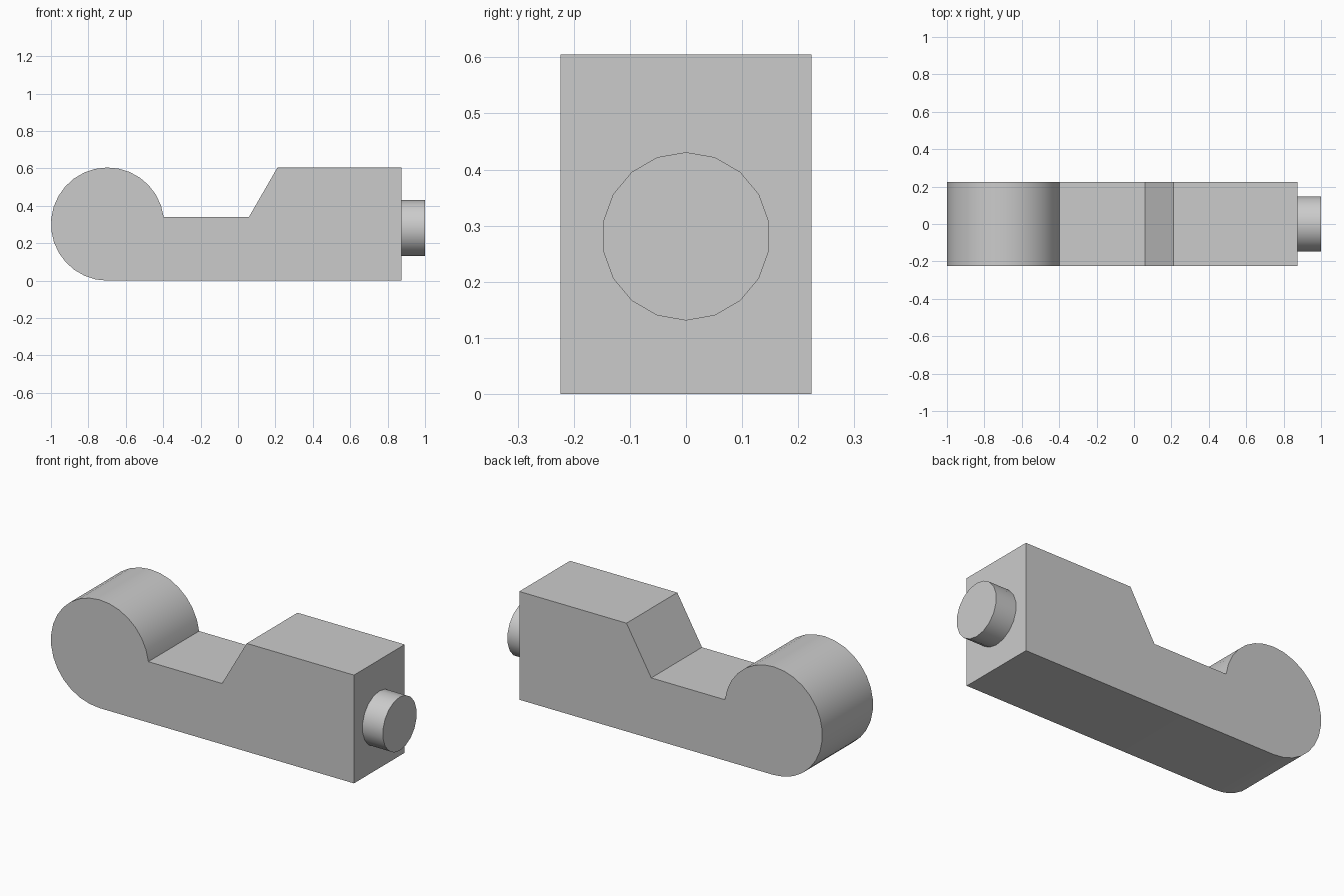
import bpy, bmesh, math
from mathutils import Matrix

cube = bpy.data.objects.get("Cube")
if cube:
    bpy.data.objects.remove(cube, do_unlink=True)

grey = bpy.data.materials.new("plain grey")
grey.use_nodes = True
colour = (0.6, 0.6, 0.6, 1)
grey.diffuse_color = colour
grey.node_tree.nodes["Principled BSDF"].inputs["Base Color"].default_value = colour


def finish(bm, name):
    """Turn a bmesh into a shaded, coloured object."""
    bmesh.ops.recalc_face_normals(bm, faces=bm.faces)
    mesh = bpy.data.meshes.new(name)
    bm.to_mesh(mesh)
    bm.free()
    mesh.materials.append(grey)
    obj = bpy.data.objects.new(name, mesh)
    bpy.context.collection.objects.link(obj)
    bpy.ops.object.select_all(action="DESELECT")
    obj.select_set(True)
    bpy.context.view_layer.objects.active = obj
    bpy.ops.object.shade_smooth_by_angle(angle=math.radians(30))
    return obj


# Body: round end, low saddle, sloped step and square block
RADIUS, HALF_DEPTH, SADDLE, STEPS = 0.3025, 0.224, 0.34, 22
centre_x = RADIUS - 1
start = math.asin((SADDLE - RADIUS) / RADIUS)
end = 1.5 * math.pi
angles = [start + (end - start) * i / STEPS for i in range(STEPS + 1)]
profile = [(centre_x + RADIUS * math.cos(a), RADIUS + RADIUS * math.sin(a)) for a in angles]
profile += [(0.874, 0), (0.874, 2 * RADIUS), (0.211, 2 * RADIUS), (0.058, SADDLE)]

bm = bmesh.new()
side = bm.faces.new([bm.verts.new((x, -HALF_DEPTH, z)) for x, z in profile])
extruded = bmesh.ops.extrude_face_region(bm, geom=[side], use_keep_orig=True)
moved = [v for v in extruded["geom"] if isinstance(v, bmesh.types.BMVert)]
bmesh.ops.translate(bm, verts=moved, vec=(0, 2 * HALF_DEPTH, 0))
finish(bm, "body")

# Pin: short round stub on the square end, one corner pointing up
bm = bmesh.new()
place = Matrix.Translation((0.93, 0, 0.281)) @ Matrix.Rotation(math.pi / 2, 4, "Y")
place = place @ Matrix.Rotation(math.pi, 4, "Z")
bmesh.ops.create_cone(bm, cap_ends=True, segments=18, radius1=0.15, radius2=0.15,
                      depth=0.14, matrix=place)
top = max(bm.verts, key=lambda v: v.co.z).co.z
if top < 0.281 + 0.1499:
    bmesh.ops.rotate(bm, verts=bm.verts, cent=(0, 0, 0.281),
                     matrix=Matrix.Rotation(math.pi / 18, 3, "X"))
finish(bm, "end_pin")
